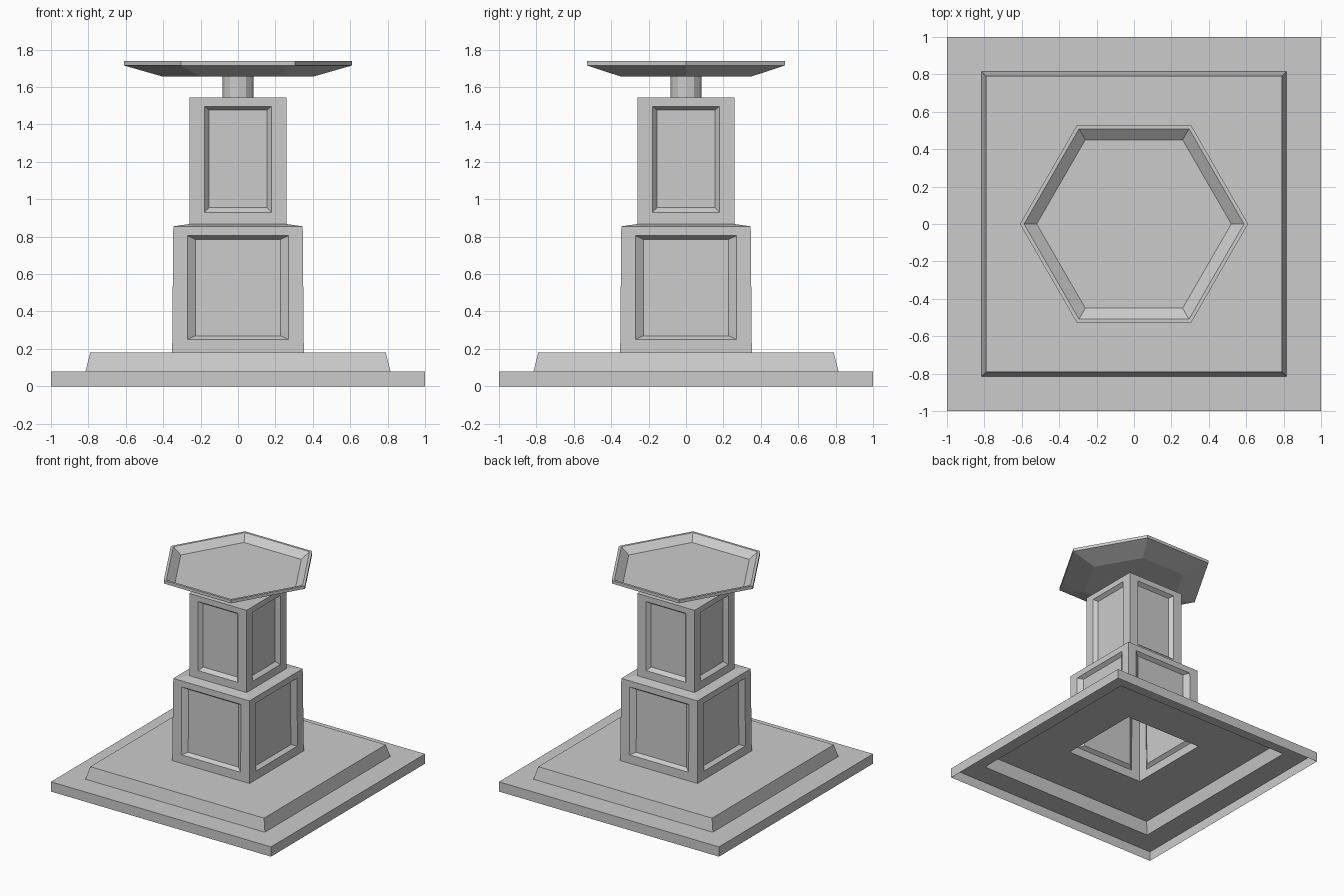
import bpy, bmesh, math
from mathutils import Matrix

if "Cube" in bpy.data.objects:
    bpy.data.objects.remove(bpy.data.objects["Cube"])


def finish(name, bm):
    bmesh.ops.remove_doubles(bm, verts=bm.verts, dist=1e-4)
    me = bpy.data.meshes.new(name)
    bm.to_mesh(me)
    bm.free()
    ob = bpy.data.objects.new(name, me)
    bpy.context.collection.objects.link(ob)
    return ob


def loft(name, profile, sides, start=0.0, cap_start=False, cap_end=False):
    """Stack regular rings given as (corner radius, z)."""
    bm = bmesh.new()
    rings = []
    for r, z in profile:
        angles = [start + 2 * math.pi * i / sides for i in range(sides)]
        rings.append([bm.verts.new((r * math.cos(a), r * math.sin(a), z)) for a in angles])
    for a, b in zip(rings, rings[1:]):
        for i in range(sides):
            j = (i + 1) % sides
            bm.faces.new((a[i], a[j], b[j], b[i]))
    if cap_start:
        bm.faces.new(rings[0][::-1])
    if cap_end:
        bm.faces.new(rings[-1])
    return finish(name, bm)


def square(profile):
    """Convert half widths to corner radii."""
    return [(h * math.sqrt(2), z) for h, z in profile]


def panelled_block(name, bottom, top, outer, inner, depth):
    """Four walls, each with a bevelled recessed panel; bottom/top = (half width, z)."""
    (h0, z0), (h1, z1) = bottom, top
    bm = bmesh.new()

    def wall_y(z):
        return -(h0 + (h1 - h0) * (z - z0) / (z1 - z0))

    def rect(w0, w1, za, zb, d):
        return [(-w0, wall_y(za) + d, za), (w0, wall_y(za) + d, za),
                (w1, wall_y(zb) + d, zb), (-w1, wall_y(zb) + d, zb)]

    for k in range(4):
        rot = Matrix.Rotation(k * math.pi / 2, 3, 'Z')
        loops = [rect(h0, h1, z0, z1, 0),
                 rect(outer[0], outer[0], outer[1], outer[2], 0),
                 rect(inner[0], inner[0], inner[1], inner[2], depth)]
        rings = []
        for pts in loops:
            ring = [bm.verts.new(p) for p in pts]
            bmesh.ops.rotate(bm, verts=ring, cent=(0, 0, 0), matrix=rot)
            rings.append(ring)
        for a, b in zip(rings, rings[1:]):
            for i in range(4):
                j = (i + 1) % 4
                bm.faces.new((a[i], a[j], b[j], b[i]))
        bm.faces.new(rings[-1])
    return finish(name, bm)


Q = math.pi / 4

# Hollow stepped base, open underneath and under the pedestal
loft("stepped_base", square([(1, 0), (1, 0.08), (0.815, 0.08), (0.79, 0.18), (0.352, 0.18)]), 4, Q)

# Two panelled pedestal blocks with the ledge between them and the top cap
panelled_block("lower_block", (0.352, 0.18), (0.346, 0.855),
               (0.27, 0.25, 0.805), (0.228, 0.27, 0.785), 0.03)
loft("ledge", square([(0.346, 0.855), (0.26, 0.867)]), 4, Q)
panelled_block("upper_block", (0.26, 0.867), (0.26, 1.543),
               (0.18, 0.93, 1.497), (0.155, 0.955, 1.477), 0.03)
loft("block_top", square([(0.26, 1.543), (0.08, 1.543)]), 4, Q, cap_end=True)

# Round neck under the dish
loft("neck", [(0.083, 1.543), (0.083, 1.657)], 12)

# Hexagonal dish
loft("dish", [(0.40, 1.655), (0.61, 1.715), (0.61, 1.74), (0.588, 1.74), (0.52, 1.69)],
     6, cap_start=True, cap_end=True)
